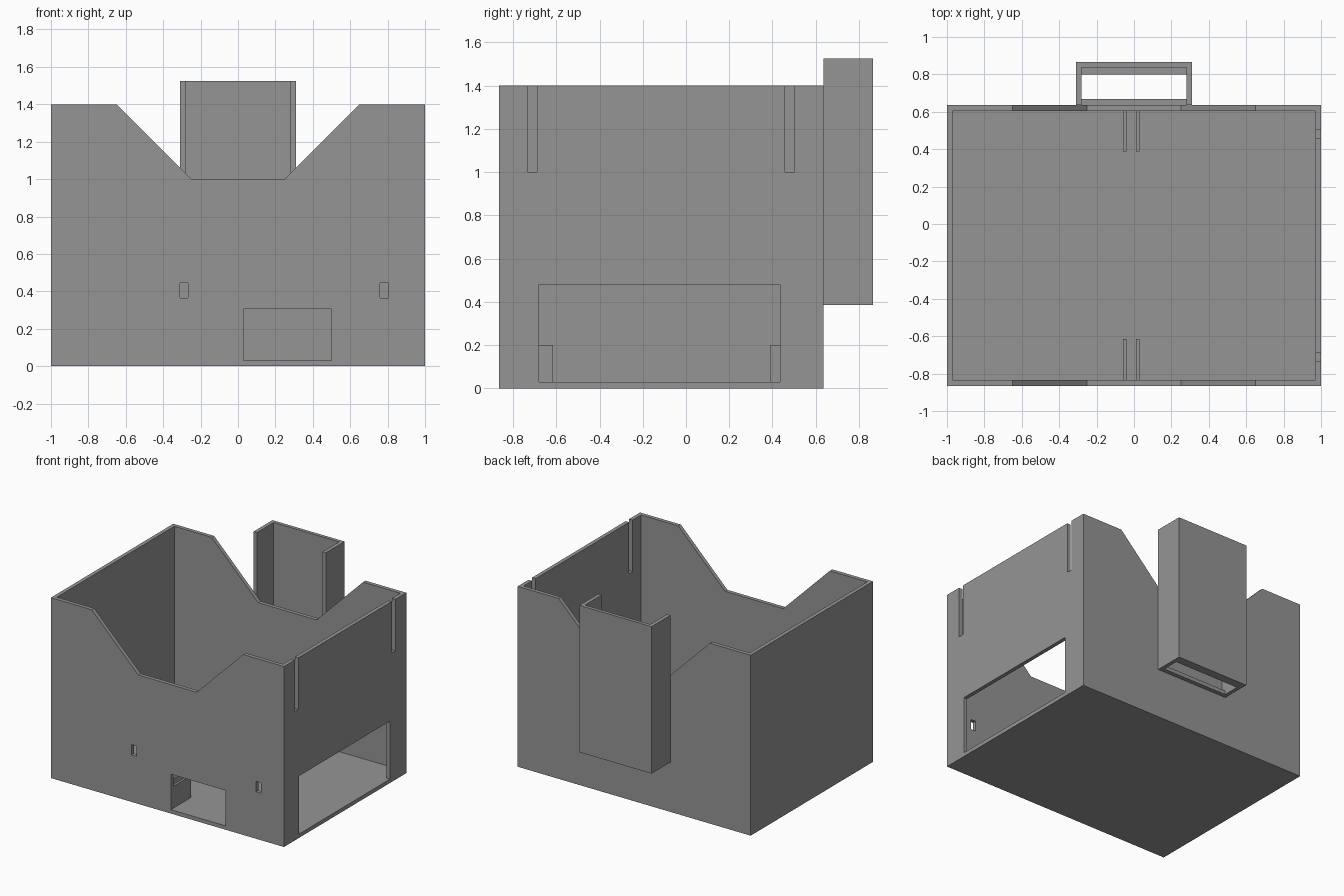
import bpy, bmesh

if "Cube" in bpy.data.objects:
    bpy.data.objects.remove(bpy.data.objects["Cube"])

T = 0.03                      # wall thickness
Y0, Y1 = -0.865, 0.635        # front and back of the bin

grey = bpy.data.materials.new("plain grey")
grey.diffuse_color = (0.3, 0.3, 0.3, 1)
grey.use_nodes = True
grey.node_tree.nodes["Principled BSDF"].inputs["Base Color"].default_value = grey.diffuse_color


def prism(name, profile, y0, y1):
    """Extrude an x-z profile from y0 to y1."""
    bm = bmesh.new()
    face = bm.faces.new([bm.verts.new((x, y0, z)) for x, z in profile])
    ext = bmesh.ops.extrude_face_region(bm, geom=[face])
    verts = [v for v in ext["geom"] if isinstance(v, bmesh.types.BMVert)]
    bmesh.ops.translate(bm, verts=verts, vec=(0, y1 - y0, 0))
    bmesh.ops.recalc_face_normals(bm, faces=bm.faces)
    mesh = bpy.data.meshes.new(name)
    bm.to_mesh(mesh)
    bm.free()
    mesh.materials.append(grey)
    ob = bpy.data.objects.new(name, mesh)
    bpy.context.collection.objects.link(ob)
    return ob


def box(name, x0, x1, y0, y1, z0, z1):
    return prism(name, [(x0, z0), (x1, z0), (x1, z1), (x0, z1)], y0, y1)


def cut(target, cutter):
    """Subtract the cutter from the target and remove it."""
    cutter.hide_render = True
    mod = target.modifiers.new("cut", 'BOOLEAN')
    mod.operation = 'DIFFERENCE'
    mod.solver = 'EXACT'
    mod.object = cutter
    bpy.context.view_layer.objects.active = target
    bpy.ops.object.modifier_apply(modifier=mod.name)
    bpy.data.objects.remove(cutter, do_unlink=True)


# Open bin with sloped notches in the front and back walls
bin_body = box("bin_body", -1, 1, Y0, Y1, 0, 1.4)
cut(bin_body, box("cavity", -1 + T, 1 - T, Y0 + T, Y1 - T, T, 1.6))
cut(bin_body, prism("notch", [(-0.25, 1), (0.25, 1), (0.75, 1.5), (-0.75, 1.5)], -1, 0.8))

# Front window and two small front holes
cut(bin_body, box("front_window", 0.03, 0.5, -1, -0.8, T, 0.305))
for x in (-0.288, 0.782):
    cut(bin_body, box("front_hole", x - 0.022, x + 0.022, -1, -0.8, 0.365, 0.445))

# Right wall window and two top slots
cut(bin_body, box("side_window", 0.9, 1.1, -0.68, 0.435, T, 0.48))
for y in (-0.71, 0.48):
    cut(bin_body, box("side_slot", 0.9, 1.1, y - 0.022, y + 0.022, 1.0, 1.6))

# Pairs of low fins on the inside of the front and back walls
for x in (-0.05, 0.02):
    box("front_fin", x - 0.009, x + 0.009, Y0 + T, -0.615, T, 0.2)
    box("back_fin", x - 0.009, x + 0.009, 0.388, Y1 - T, T, 0.2)

# Chute on the back: open towards the bin and on top, with a slot in its base
chute = box("back_chute", -0.31, 0.31, Y1, 0.865, 0.385, 1.525)
cut(chute, box("chute_cavity", -0.28, 0.28, 0.6, 0.838, 0.415, 1.7))
cut(chute, box("chute_slot", -0.28, 0.28, 0.668, 0.798, 0.3, 0.5))
